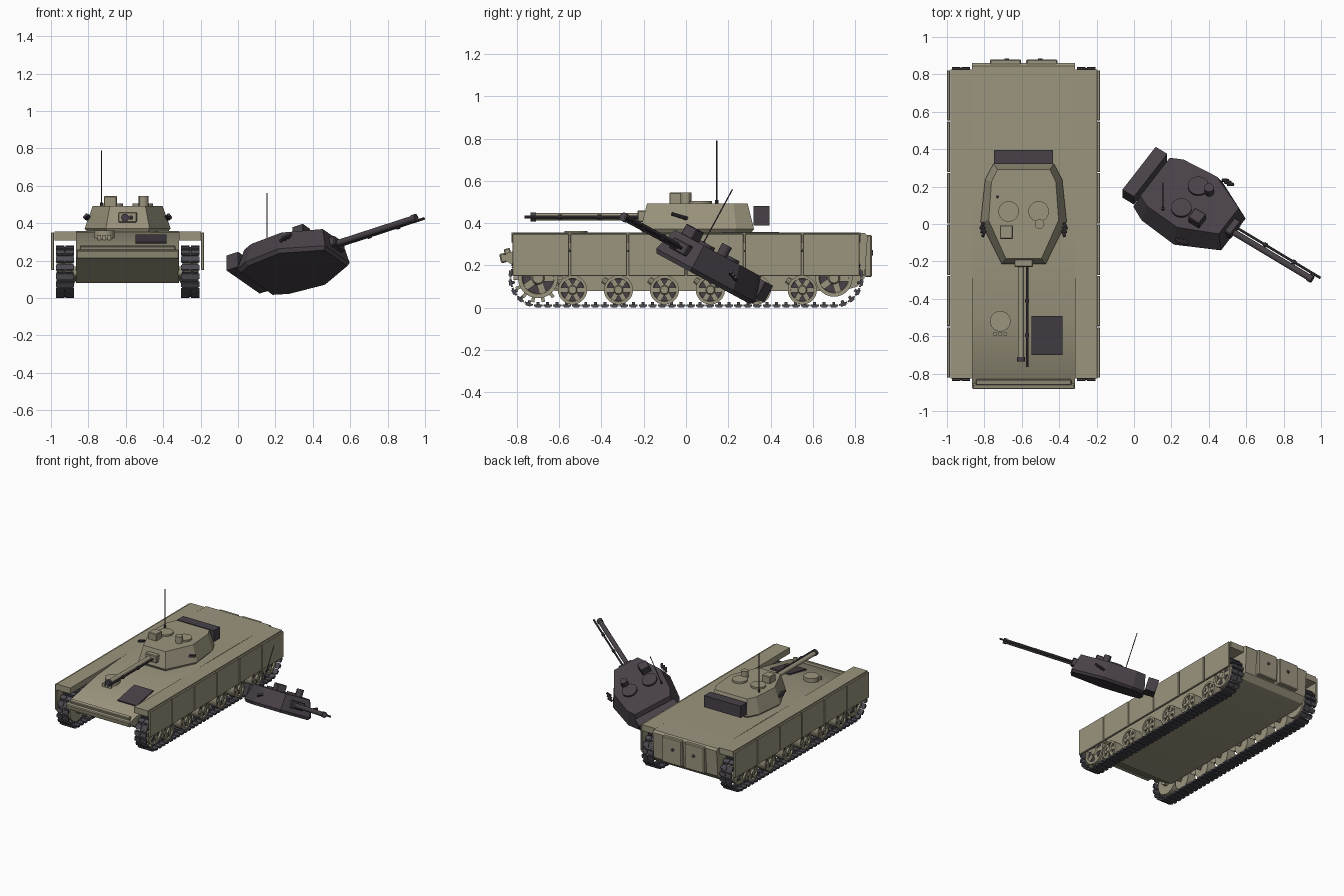
import bpy, bmesh
from math import pi, sin, cos, radians
from mathutils import Matrix, Vector

cube = bpy.data.objects.get("Cube")
if cube:
    bpy.data.objects.remove(cube, do_unlink=True)


def material(name, rgb):
    m = bpy.data.materials.new(name)
    m.use_nodes = True
    m.diffuse_color = (*rgb, 1)
    bsdf = m.node_tree.nodes["Principled BSDF"]
    bsdf.inputs["Base Color"].default_value = (*rgb, 1)
    bsdf.inputs["Roughness"].default_value = 0.8
    return m


OLIVE = material("olive drab paint", (0.33, 0.30, 0.21))
DARK = material("charred dark metal", (0.065, 0.053, 0.065))
STEEL = material("track steel", (0.075, 0.07, 0.085))


def add_box(bm, c, s, mi=0, rot=None):
    m = Matrix.Translation(c) @ (rot or Matrix()) @ Matrix.Diagonal((*s, 1))
    vs = bmesh.ops.create_cube(bm, size=1, matrix=m)["verts"]
    for f in {f for v in vs for f in v.link_faces}:
        f.material_index = mi


def add_cyl(bm, a, b, r, mi=0, seg=24, r2=None):
    a, b = Vector(a), Vector(b)
    d = b - a
    m = Matrix.Translation((a + b) / 2) @ d.to_track_quat("Z", "Y").to_matrix().to_4x4()
    vs = bmesh.ops.create_cone(bm, cap_ends=True, segments=seg, radius1=r,
                               radius2=r if r2 is None else r2, depth=d.length, matrix=m)["verts"]
    for f in {f for v in vs for f in v.link_faces}:
        f.material_index = mi


def add_loft(bm, rings):
    """Closed solid through rings of equal point count."""
    vr = [[bm.verts.new(p) for p in ring] for ring in rings]
    n = len(vr[0])
    bm.faces.new(vr[0])
    bm.faces.new(vr[-1])
    for lo, hi in zip(vr, vr[1:]):
        for i in range(n):
            j = (i + 1) % n
            bm.faces.new((lo[i], lo[j], hi[j], hi[i]))
    bmesh.ops.recalc_face_normals(bm, faces=bm.faces)


def finish(name, bm, mats, M, smooth=True, bevel=0):
    me = bpy.data.meshes.new(name)
    bm.to_mesh(me)
    bm.free()
    for m in mats:
        me.materials.append(m)
    ob = bpy.data.objects.new(name, me)
    bpy.context.collection.objects.link(ob)
    ob.matrix_world = M
    if bevel:
        mod = ob.modifiers.new("edge", "BEVEL")
        mod.width, mod.segments = bevel, 1
    if smooth:
        bpy.ops.object.select_all(action="DESELECT")
        ob.select_set(True)
        bpy.context.view_layer.objects.active = ob
        bpy.ops.object.shade_smooth_by_angle(angle=radians(30))
    return ob


def box(name, c, s, mat, M, rot=None, bevel=0):
    bm = bmesh.new()
    add_box(bm, c, s, 0, rot)
    return finish(name, bm, [mat], M, False, bevel)


def cyl(name, a, b, r, mat, M, seg=24, r2=None):
    bm = bmesh.new()
    add_cyl(bm, a, b, r, 0, seg, r2)
    return finish(name, bm, [mat], M)


VEHICLE = Matrix.Translation((-0.59, 0, 0))
SIDES = (("right", -1), ("left", 1))

# Hull from a side profile
profile = [(-0.875, 0.235), (-0.62, 0.08), (0.74, 0.08), (0.81, 0.1), (0.845, 0.14),
           (0.86, 0.34), (0.845, 0.354), (0.3, 0.358), (-0.2, 0.354), (-0.5, 0.33), (-0.84, 0.262)]
bm = bmesh.new()
add_loft(bm, [[(x, y, z) for y, z in profile] for x in (-0.275, 0.275)])
finish("hull", bm, [OLIVE], VEHICLE)

# Folded splash board on the nose
tilt = Matrix.Rotation(radians(13), 4, "X")
box("splash_board", (0, -0.845, 0.265), (0.51, 0.03, 0.03), OLIVE, VEHICLE, tilt, 0.004)
box("nose_lip", (0, -0.865, 0.235), (0.55, 0.03, 0.045), OLIVE, VEHICLE, tilt, 0.006)

# Engine grille and driver hatch on the glacis
box("engine_grille", (0.125, -0.595, 0.314), (0.165, 0.21, 0.012), DARK, VEHICLE,
    Matrix.Rotation(radians(11.3), 4, "X"))
cyl("driver_hatch", (-0.125, -0.52, 0.31), (-0.125, -0.52, 0.362), 0.055, OLIVE, VEHICLE, 32)
for i in (-1, 0, 1):
    box("driver_periscope", (-0.125 + i * 0.027, -0.588, 0.322), (0.02, 0.014, 0.03), OLIVE, VEHICLE)

# Rear doors with handles
for name, s in SIDES:
    box(name + "_rear_door", (s * 0.097, 0.862, 0.245), (0.167, 0.036, 0.2), OLIVE, VEHICLE, None, 0.006)
    cyl(name + "_door_port", (s * 0.09, 0.87, 0.26), (s * 0.09, 0.886, 0.26), 0.012, DARK, VEHICLE, 12)

# Fenders and skirt panels
for name, s in SIDES:
    box(name + "_fender", (s * 0.333, 0, 0.332), (0.118, 1.65, 0.046), OLIVE, VEHICLE)
    for i in range(6):
        box(name + "_skirt_panel", (s * 0.401, (i - 2.5) * 0.275, 0.25), (0.017, 0.269, 0.2),
            OLIVE, VEHICLE, None, 0.003)


# Spoked wheel, with the outer side facing +x
def wheel_mesh(bm, r, spokes):
    w = 0.036
    add_cyl(bm, (-w, 0, 0), (w - 0.014, 0, 0), r, 0, 28)
    add_cyl(bm, (w - 0.014, 0, 0), (w - 0.012, 0, 0), r * 0.8, 1, 28)
    n = 28
    rims = []
    for rr, x in ((r, w - 0.014), (r, w), (r * 0.8, w), (r * 0.76, w - 0.014)):
        rims.append([bm.verts.new((x, rr * cos(2 * pi * i / n), rr * sin(2 * pi * i / n)))
                     for i in range(n)])
    for p, q in zip(rims, rims[1:]):
        for i in range(n):
            j = (i + 1) % n
            bm.faces.new((p[i], q[i], q[j], p[j]))
    for i in range(spokes):
        rot = Matrix.Rotation(2 * pi * i / spokes, 4, "X")
        add_box(bm, rot @ Vector((w - 0.01, r * 0.5, 0)), (0.012, r * 0.62, r * 0.34), 0, rot)
    add_cyl(bm, (w - 0.014, 0, 0), (w + 0.008, 0, 0), r * 0.38, 0, 16, r * 0.26)
    bmesh.ops.recalc_face_normals(bm, faces=bm.faces)


END_Y, AXLE_Z = 0.7, 0.14
for name, s in SIDES:
    turn = Matrix() if s > 0 else Matrix.Rotation(pi, 4, "Z")
    # Six road wheels with swing arms
    for i in range(6):
        y = -0.537 + i * 0.2175
        bm = bmesh.new()
        wheel_mesh(bm, 0.069, 6)
        finish(name + "_road_wheel", bm, [OLIVE, DARK],
               VEHICLE @ Matrix.Translation((s * 0.335, y, 0.084)) @ turn)
        cyl(name + "_wheel_arm", (s * 0.27, y - 0.07, 0.13), (s * 0.3, y, 0.084), 0.016, OLIVE, VEHICLE, 10)
    # Toothed sprocket in front, idler behind
    for part, y, r in (("drive_sprocket", -END_Y, 0.095), ("idler_wheel", END_Y, 0.088)):
        bm = bmesh.new()
        wheel_mesh(bm, r, 5)
        if part == "drive_sprocket":
            for k in range(14):
                rot = Matrix.Rotation(2 * pi * k / 14, 4, "X")
                add_box(bm, rot @ Vector((0.01, r + 0.008, 0)), (0.02, 0.026, 0.016), 0, rot)
        finish(name + "_" + part, bm, [OLIVE, DARK],
               VEHICLE @ Matrix.Translation((s * 0.335, y, AXLE_Z)) @ turn)
        cyl(name + "_axle", (s * 0.27, y, AXLE_Z), (s * 0.335, y, AXLE_Z), 0.03, OLIVE, VEHICLE, 12)

    # Track links spaced along a rounded loop
    bm = bmesh.new()
    radius, count = 0.129, 80
    straight, arc = 2 * END_Y, pi * radius
    total = 2 * (straight + arc)
    for k in range(count):
        d = total * k / count
        if d < straight:
            y, z, a = -END_Y + d, AXLE_Z - radius, 0
        elif d < straight + arc:
            a = (d - straight) / radius
            y, z = END_Y + radius * sin(a), AXLE_Z - radius * cos(a)
        elif d < 2 * straight + arc:
            y, z, a = END_Y - (d - straight - arc), AXLE_Z + radius, pi
        else:
            a = pi + (d - 2 * straight - arc) / radius
            y, z = -END_Y + radius * sin(a), AXLE_Z - radius * cos(a)
        rot = Matrix.Rotation(a, 4, "X")
        c = Vector((s * 0.335, y, z))
        add_box(bm, c, (0.09, 0.04, 0.009), 0, rot)
        for side in (-1, 1):
            add_box(bm, c + rot @ Vector((side * 0.026, 0, -0.003)), (0.046, 0.026, 0.016), 0, rot)
        add_box(bm, c + rot @ Vector((0, 0, 0.01)), (0.014, 0.014, 0.014), 0, rot)
    finish(name + "_track", bm, [STEEL], VEHICLE, False)


# Turret, used on the vehicle and again lying beside it
def outline(pts, z):
    right = [(x, y, z) for x, y in pts]
    return right + [(-x, y, z) for x, y in reversed(pts)]


def turret(prefix, M, paint):
    base = [(0.117, -0.215), (0.23, 0.012), (0.206, 0.238), (0.162, 0.322)]
    roof = [(0.095, -0.185), (0.187, 0.02), (0.172, 0.225), (0.14, 0.292)]
    foot = [(x * 0.93, y * 0.95) for x, y in base]
    bm = bmesh.new()
    add_loft(bm, [outline(foot, 0.352), outline(base, 0.372), outline(roof, 0.492)])
    finish(prefix + "_shell", bm, [paint], M, False)
    box(prefix + "_stowage_box", (0, 0.358, 0.435), (0.315, 0.075, 0.09), DARK, M)
    # Gun, mantlet and coaxial barrel
    box(prefix + "_mantlet", (0, -0.2, 0.433), (0.1, 0.06, 0.056), paint, M, None, 0.005)
    cyl(prefix + "_gun_barrel", (-0.014, -0.2, 0.43), (-0.014, -0.715, 0.43), 0.017, paint, M, 16)
    cyl(prefix + "_muzzle", (-0.014, -0.71, 0.43), (-0.014, -0.735, 0.43), 0.021, DARK, M, 16)
    cyl(prefix + "_coaxial_barrel", (0.018, -0.2, 0.43), (0.018, -0.765, 0.43), 0.007, DARK, M, 10)
    for y in (-0.41, -0.595):
        cyl(prefix + "_barrel_clamp", (0.018, y - 0.009, 0.43), (0.018, y + 0.009, 0.43), 0.012, DARK, M, 10)
    # Roof hatches, sights and antenna
    for x in (-0.08, 0.08):
        cyl(prefix + "_hatch", (x, 0.067, 0.485), (x, 0.067, 0.506), 0.055, paint, M, 32)
    box(prefix + "_gunner_sight", (-0.092, -0.043, 0.517), (0.07, 0.072, 0.056), paint, M, None, 0.004)
    cyl(prefix + "_commander_sight", (0.085, 0, 0.485), (0.085, 0, 0.545), 0.026, paint, M, 12)
    cyl(prefix + "_antenna_mount", (-0.14, 0.145, 0.485), (-0.14, 0.145, 0.51), 0.008, DARK, M, 10)
    cyl(prefix + "_antenna", (-0.14, 0.145, 0.5), (-0.14, 0.145, 0.79), 0.003, DARK, M, 6)
    # Smoke launcher tubes on the cheeks
    for name, s in SIDES:
        bm = bmesh.new()
        for k in range(3):
            p = Vector((s * (0.216 - k * 0.005), 0.005 - k * 0.02, 0.422 + k * 0.006))
            add_cyl(bm, p, p + Vector((s * 0.014, -0.032, 0.01)), 0.009, 0, 10)
        finish(prefix + "_" + name + "_smoke_launcher", bm, [DARK], M)


turret("turret", VEHICLE, OLIVE)

# Fallen turret: axes of its tilted frame, anchored at the antenna tip
up = Vector((0, 0.476, 0.879)).normalized()
back = Vector((-0.826, 0.496, -0.268))
back = (back - up * back.dot(up)).normalized()
R = Matrix((back.cross(up), back, up)).transposed()
shift = Vector((0.155, 0.22, 0.56)) - R @ Vector((-0.14, 0.145, 0.79))
turret("fallen_turret", Matrix.Translation(shift) @ R.to_4x4(), DARK)
